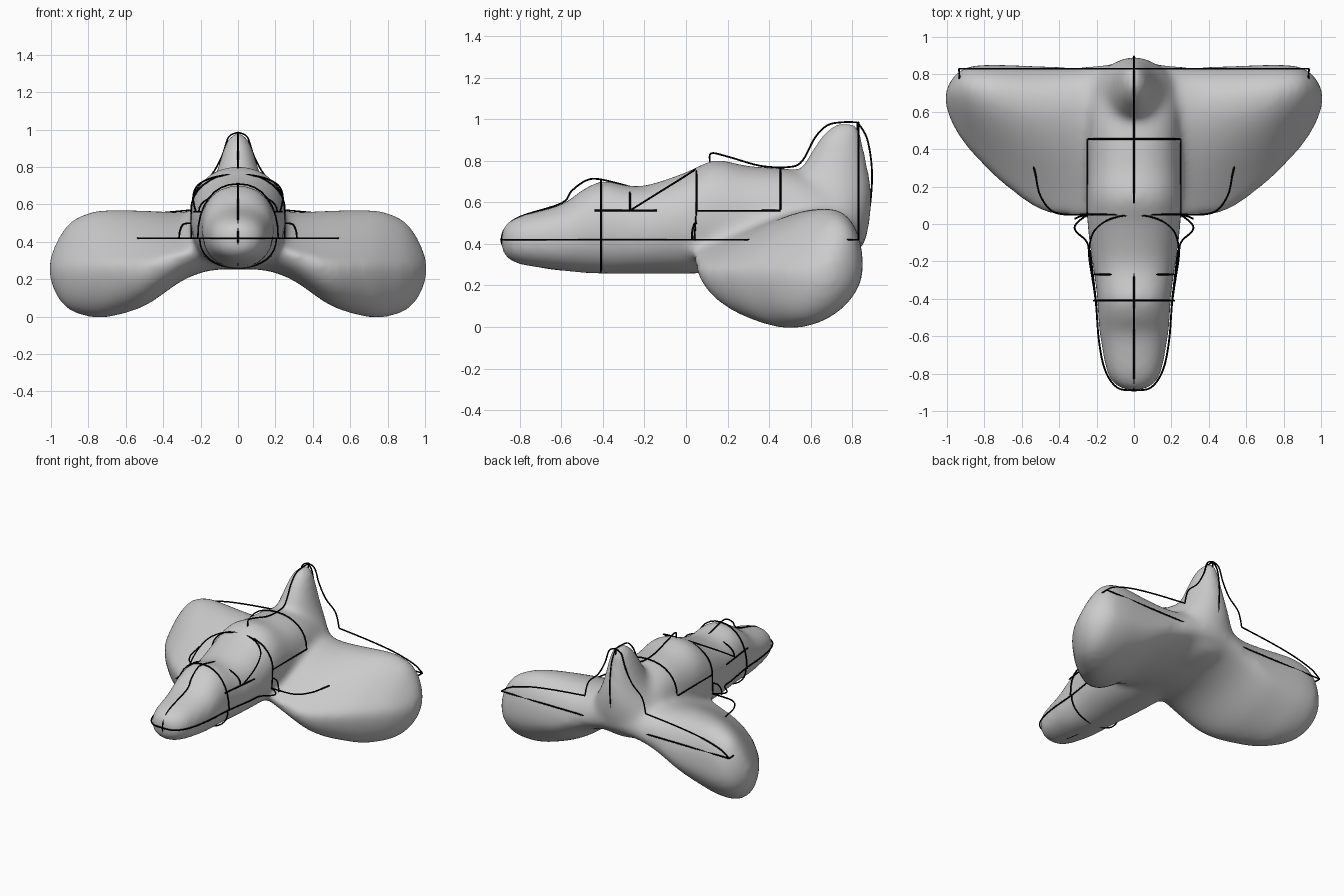
import bpy, bmesh
from math import cos, sin, pi

black = bpy.data.materials.new("black_line")
black.diffuse_color = (0.0, 0.0, 0.0, 1)


def refine(rows, n=4):
    """Catmull-Rom subdivision of a list of number rows."""
    out = []
    for i in range(len(rows) - 1):
        p0, p1, p2, p3 = (rows[max(i - 1, 0)], rows[i], rows[i + 1],
                          rows[min(i + 2, len(rows) - 1)])
        for k in range(n):
            t = k / n
            out.append([0.5 * (2 * b + (c - a) * t + (2 * a - 5 * b + 4 * c - d) * t * t
                               + (3 * b - a - 3 * c + d) * t ** 3)
                        for a, b, c, d in zip(p0, p1, p2, p3)])
    return out + [list(rows[-1])]


def loft(bm, rings):
    vs = [[bm.verts.new(p) for p in r] for r in rings]
    n = len(vs[0])
    for a, b in zip(vs, vs[1:]):
        for i in range(n):
            bm.faces.new((a[i], a[(i + 1) % n], b[(i + 1) % n], b[i]))
    bm.faces.new(vs[0][::-1])
    bm.faces.new(vs[-1])


def circle(n=40):
    return [(cos(2 * pi * i / n), sin(2 * pi * i / n)) for i in range(n)]


def sq(v, e=0.9):
    return abs(v) ** e * (1 if v >= 0 else -1)


bm = bmesh.new()

# Fuselage: y, bottom z, top z, half width
fuselage = [(-0.89, 0.38, 0.46, 0.04), (-0.87, 0.335, 0.495, 0.09), (-0.80, 0.3, 0.535, 0.145),
            (-0.6, 0.27, 0.59, 0.183), (-0.5, 0.26, 0.66, 0.193), (-0.4, 0.255, 0.705, 0.197),
            (-0.28, 0.255, 0.68, 0.213), (-0.18, 0.255, 0.685, 0.228), (0, 0.255, 0.745, 0.25),
            (0.14, 0.26, 0.805, 0.253), (0.3, 0.26, 0.775, 0.248), (0.5, 0.265, 0.76, 0.245),
            (0.66, 0.28, 0.7, 0.24), (0.78, 0.32, 0.6, 0.22), (0.84, 0.4, 0.52, 0.15)]
loft(bm, [[(w * sq(c), y, (lo + hi) / 2 + (hi - lo) / 2 * sq(s)) for c, s in circle()]
          for y, lo, hi, w in refine(fuselage)])

# Wings, one loft from tip to tip, thickest towards the back:
# x, front y, back y, bottom z, edge z, top z
half = [(0, 0.06, 0.87, 0.255, 0.42, 0.6), (0.15, 0.05, 0.855, 0.25, 0.4, 0.575),
        (0.3, 0.035, 0.84, 0.195, 0.35, 0.555), (0.5, 0.07, 0.845, 0.06, 0.29, 0.565),
        (0.7, 0.215, 0.852, 0.0, 0.28, 0.57), (0.8, 0.31, 0.852, 0.003, 0.275, 0.555),
        (0.9, 0.42, 0.838, 0.035, 0.27, 0.505), (0.97, 0.53, 0.785, 0.11, 0.265, 0.405),
        (1.01, 0.63, 0.71, 0.21, 0.26, 0.31)]
wing = [(-r[0],) + r[1:] for r in half[:0:-1]] + half
rings = []
for x, f, b, lo, mid, hi in refine(wing):
    a = (b - f) / 2
    rings.append([(x, (f + b) / 2 + a * c, mid + 0.03 * a * c
                   + ((hi - mid) * s * (1 + 0.75 * c) / 1.2 if s > 0
                      else (mid - lo) * s * (1 - 0.15 * c)))
                  for c, s in circle()])
loft(bm, rings)

# Tail fin with a flared root: z, front y, back y, half width
fin = [(0.45, 0.42, 0.875, 0.27), (0.55, 0.44, 0.89, 0.23), (0.64, 0.48, 0.895, 0.175),
       (0.72, 0.53, 0.885, 0.135), (0.8, 0.575, 0.87, 0.108), (0.9, 0.635, 0.85, 0.078),
       (0.95, 0.675, 0.84, 0.055), (0.98, 0.72, 0.82, 0.035)]
loft(bm, [[(w * c, (f + b) / 2 + (b - f) / 2 * s, z) for c, s in circle()]
          for z, f, b, w in refine(fin)])

bmesh.ops.recalc_face_normals(bm, faces=bm.faces)
me = bpy.data.meshes.new("aircraft_body")
bm.to_mesh(me)
bm.free()
body = bpy.data.objects.new("aircraft_body", me)
bpy.context.collection.objects.link(body)
m = body.modifiers.new("blend", 'REMESH')
m.mode, m.voxel_size, m.use_smooth_shade = 'VOXEL', 0.02, True
m = body.modifiers.new("soften", 'SMOOTH')
m.factor, m.iterations = 0.5, 26


# Thin black outline strokes
def stroke(name, pts, smooth=True, mirror=False):
    for sx in ((1, -1) if mirror else (1,)):
        cu = bpy.data.curves.new(name, 'CURVE')
        cu.dimensions = '3D'
        cu.bevel_depth, cu.bevel_resolution = 0.005, 1
        sp = cu.splines.new('POLY')
        path = refine(pts, 5) if smooth else pts
        sp.points.add(len(path) - 1)
        for p, q in zip(sp.points, path):
            p.co = (sx * q[0], q[1], q[2], 1)
        cu.materials.append(black)
        bpy.context.collection.objects.link(bpy.data.objects.new(name, cu))


def flat(pts, z=0.42):
    return [(x, y, z) for x, y in pts]


def spine(pts):
    return [(0, y, z) for y, z in pts]


def arch(name, y, w, base, top):
    pts = [(w * sq(cos(pi * i / 16)), y, base + (top - base) * sq(sin(pi * i / 16)))
           for i in range(17)]
    stroke(name, pts, False)


# Centre profile lines
stroke("nose_spine", spine([(-0.89, 0.415), (-0.87, 0.475), (-0.8, 0.53), (-0.6, 0.595),
                            (-0.55, 0.655), (-0.48, 0.705), (-0.41, 0.71), (-0.25, 0.67)]))
stroke("back_spine", spine([(0.05, 0.76), (0.11, 0.78), (0.12, 0.835), (0.2, 0.82),
                            (0.36, 0.775), (0.5, 0.77), (0.56, 0.8), (0.62, 0.91),
                            (0.68, 0.97), (0.75, 0.985), (0.825, 0.985)]))
stroke("tail_spine", spine([(0.825, 0.985), (0.87, 0.91), (0.893, 0.78), (0.892, 0.65),
                            (0.87, 0.5), (0.825, 0.42)]))
stroke("rudder_line", spine([(0.825, 0.42), (0.825, 0.985)]), False)
stroke("keel_line", spine([(-0.89, 0.415), (-0.85, 0.35), (-0.7, 0.29), (-0.41, 0.266),
                           (0.06, 0.266)]))

# Planform lines
stroke("side_line", flat([(0, -0.89), (0.09, -0.875), (0.155, -0.78), (0.188, -0.62),
                          (0.205, -0.41), (0.237, -0.2), (0.25, -0.1), (0.31, -0.04),
                          (0.31, 0.0), (0.25, 0.05)]), mirror=True)
stroke("wing_front_line", flat([(0.25, 0.05), (0.42, 0.06), (0.5, 0.15), (0.53, 0.28),
                                (0.565, 0.41), (0.62, 0.47), (0.82, 0.55), (0.9, 0.63),
                                (0.93, 0.76), (0.935, 0.83)]), mirror=True)
stroke("wing_back_line", flat([(-0.935, 0.83), (0.935, 0.83)]), False)
stroke("wing_back_upper_line", [(0.25, 0.83, 0.57), (0.5, 0.83, 0.545), (0.7, 0.83, 0.515),
                                (0.86, 0.83, 0.47), (0.935, 0.83, 0.42)], mirror=True)
stroke("fin_back_arch", [(0, 0.83, 0.985), (0.05, 0.83, 0.96), (0.085, 0.83, 0.86),
                         (0.14, 0.83, 0.76), (0.22, 0.83, 0.68), (0.25, 0.83, 0.57)],
       mirror=True)
stroke("intake_line", [(0.315, 0.03, 0.42), (0.31, 0.03, 0.46), (0.29, 0.04, 0.495),
                       (0.24, 0.05, 0.5)], mirror=True)

# Cross-section and cockpit lines
arch("nose_lower_ring", -0.41, 0.205, 0.42, 0.263)
arch("nose_upper_ring", -0.41, 0.215, 0.42, 0.71)
arch("cockpit_arch", -0.27, 0.21, 0.56, 0.66)
arch("canopy_arch", 0.05, 0.252, 0.56, 0.76)
arch("rear_arch", 0.455, 0.245, 0.56, 0.768)
stroke("canopy_side_line", [(0.25, 0.04, 0.42), (0.25, 0.05, 0.56), (0.25, 0.455, 0.56)],
       False, True)
stroke("cockpit_sill", [(0.2, -0.44, 0.56), (0.22, -0.27, 0.56), (0.235, -0.14, 0.56)],
       False, True)
stroke("windscreen_arch", [(0.225, -0.27, 0.56), (0.24, -0.15, 0.635), (0.22, -0.05, 0.697),
                           (0.16, 0.01, 0.735), (0.08, 0.04, 0.755), (0, 0.05, 0.76)],
       mirror=True)
